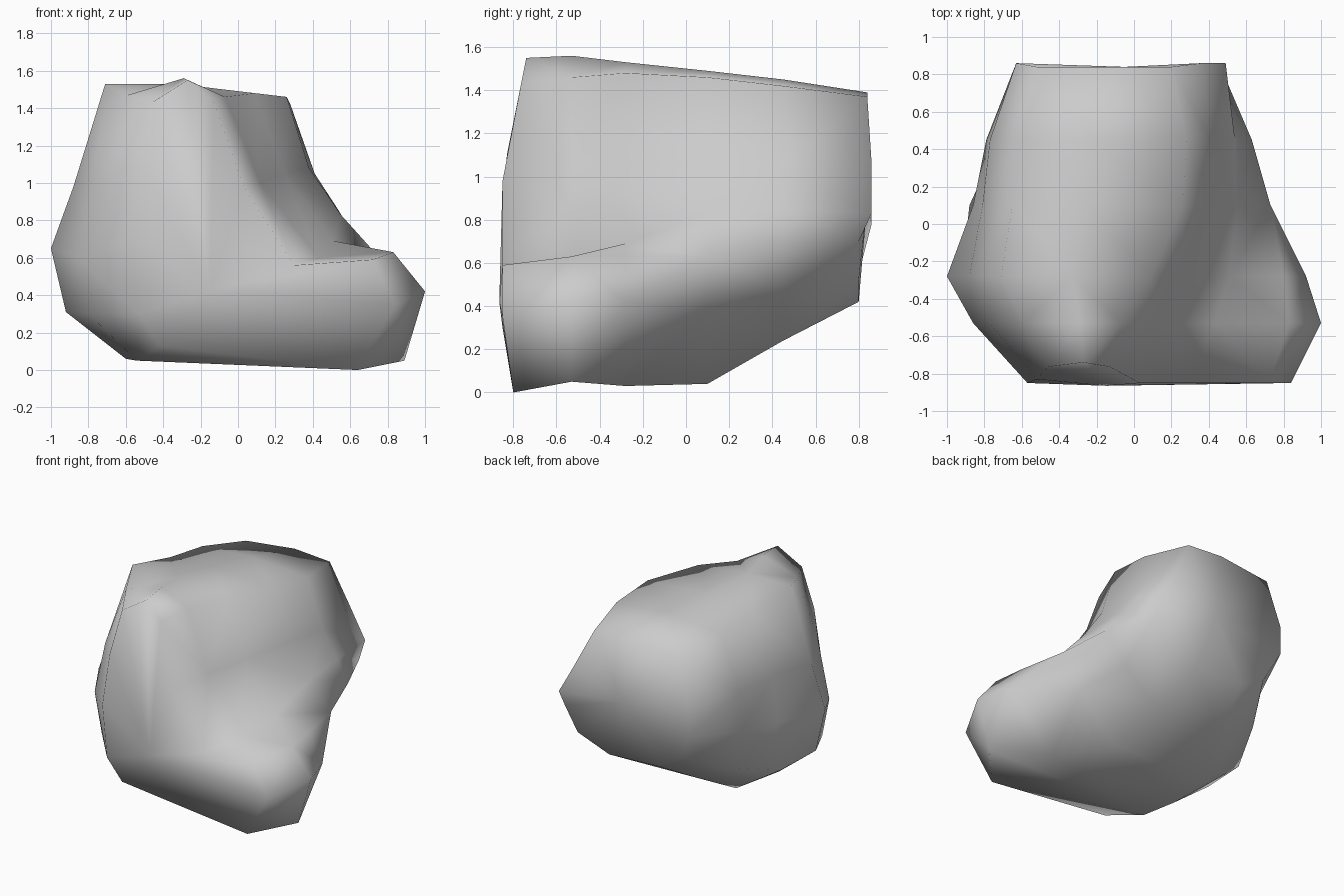
import bpy, bmesh

# Cross-sections (x, z) from front to back, running clockwise from bottom left
stations = [-0.84, -0.53, -0.28, 0.10, 0.45, 0.83]
sections = [
    [(-.42, .13), (-.53, .30), (-.57, .70), (-.52, 1.10), (-.46, 1.43), (-.27, 1.55),
     (-.13, 1.43), (.03, .98), (.30, .56), (.72, .59), (.84, .35), (.64, .00)],
    [(-.54, .05), (-.80, .30), (-.86, .60), (-.77, 1.00), (-.59, 1.47), (-.29, 1.56),
     (-.07, 1.46), (.12, 1.00), (.43, .60), (.83, .63), (1.0, .42), (.89, .05)],
    [(-.60, .06), (-.92, .31), (-1.0, .65), (-.88, .98), (-.71, 1.53), (-.33, 1.53),
     (.09, 1.48), (.25, 1.05), (.51, .69), (.80, .63), (.92, .42), (.52, .03)],
    [(-.50, .05), (-.88, .29), (-.86, .65), (-.81, 1.00), (-.65, 1.46), (-.25, 1.49),
     (.26, 1.46), (.38, 1.08), (.55, .83), (.73, .63), (.57, .38), (.25, .04)],
    [(-.40, .24), (-.72, .40), (-.79, .70), (-.77, 1.00), (-.62, 1.42), (-.20, 1.45),
     (.28, 1.42), (.41, 1.05), (.54, .85), (.63, .69), (.46, .47), (.20, .24)],
    [(-.32, .44), (-.52, .55), (-.63, .78), (-.63, 1.00), (-.52, 1.34), (-.10, 1.39),
     (.20, 1.37), (.36, 1.06), (.49, .83), (.48, .70), (.37, .52), (.10, .42)],
]


def end_lean(i, z):
    """Gentle bulge of the front and back faces."""
    if i == 0:
        return 0.10 * max(0, z - 1.0) / 0.5 + 0.05 * max(0, 0.3 - z) / 0.3 - 0.01
    if i == len(stations) - 1:
        return 0.03 if 0.75 < z < 1.2 else (0.01 if z >= 1.2 else -0.03)
    return 0.0


# Boulder body: loft the rings
bm = bmesh.new()
rings = [[bm.verts.new((x, stations[i] + end_lean(i, z), z)) for x, z in sec]
         for i, sec in enumerate(sections)]
n = len(sections[0])
for a, b in zip(rings, rings[1:]):
    for k in range(n):
        j = (k + 1) % n
        bm.faces.new((a[k], a[j], b[j], b[k]))
bmesh.ops.triangulate(bm, faces=bm.faces[:], quad_method='SHORT_EDGE')

# Front and back faces: fans around a chosen centre
for ring, centre in ((rings[0], (-.15, -.865, .42)), (rings[-1], (-.05, .84, .88))):
    c = bm.verts.new(centre)
    for k in range(n):
        bm.faces.new((ring[k], ring[(k + 1) % n], c))
bmesh.ops.recalc_face_normals(bm, faces=bm.faces[:])
for f in bm.faces:
    f.smooth = True

mesh = bpy.data.meshes.new("boulder")
bm.to_mesh(mesh)
bm.free()
boulder = bpy.data.objects.new("boulder", mesh)
bpy.context.collection.objects.link(boulder)
